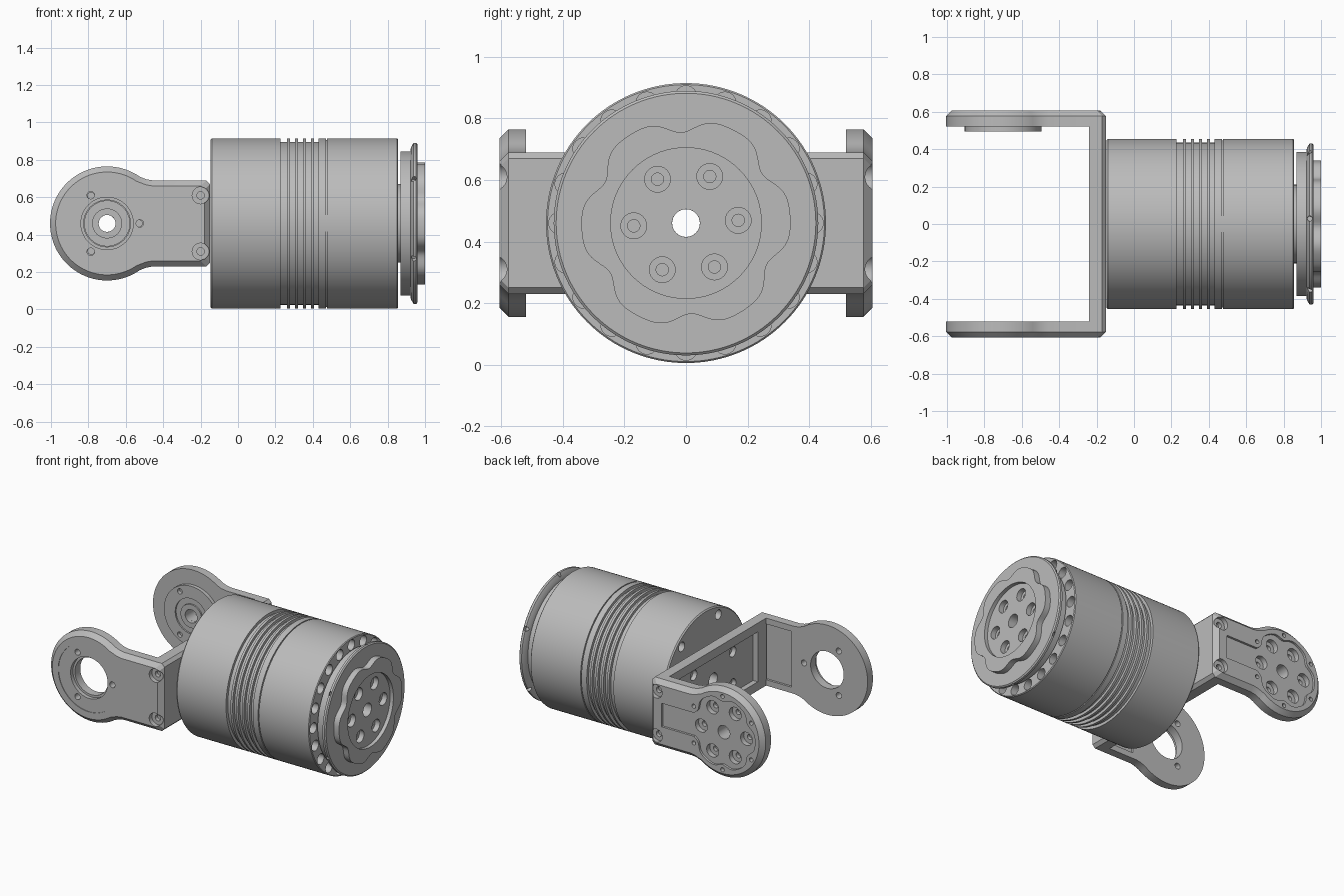
import bpy, bmesh
from math import sin, cos, pi, radians
from mathutils import Vector, Matrix

if "Cube" in bpy.data.objects:
    bpy.data.objects.remove(bpy.data.objects["Cube"], do_unlink=True)

metal = bpy.data.materials.new("machined_grey")
metal.use_nodes = True
metal.diffuse_color = (0.5, 0.5, 0.5, 1)
metal.node_tree.nodes["Principled BSDF"].inputs["Base Color"].default_value = (0.5, 0.5, 0.5, 1)

MID = 0.46          # height of the main axis
PIVOT = -0.7        # x of the bracket pivot
X, Y = Vector((1, 0, 0)), Vector((0, 1, 0))
parts = []


def finish(name, bm):
    bmesh.ops.remove_doubles(bm, verts=bm.verts, dist=1e-5)
    bmesh.ops.recalc_face_normals(bm, faces=bm.faces)
    mesh = bpy.data.meshes.new(name)
    bm.to_mesh(mesh)
    bm.free()
    mesh.materials.append(metal)
    obj = bpy.data.objects.new(name, mesh)
    bpy.context.collection.objects.link(obj)
    return obj


def part(obj):
    parts.append(obj)
    return obj


def lathe(name, profile, loc=(0, 0, MID), axis=X, seg=96):
    """Turn a closed (distance along axis, radius) profile."""
    bm = bmesh.new()
    turn = Matrix.Translation(loc) @ axis.to_track_quat('X', 'Z').to_matrix().to_4x4()
    rings = [[bm.verts.new(turn @ Vector((d, r * cos(2 * pi * i / seg), r * sin(2 * pi * i / seg))))
              for i in range(seg)] for d, r in profile]
    for k, (d, r) in enumerate(profile):
        n = (k + 1) % len(profile)
        if r == 0 and profile[n][1] == 0:
            continue
        for i in range(seg):
            j = (i + 1) % seg
            bm.faces.new((rings[k][i], rings[k][j], rings[n][j], rings[n][i]))
    return finish(name, bm)


def loft(name, outlines):
    """Join outlines of equal point count and cap both ends."""
    bm = bmesh.new()
    rings = [[bm.verts.new(p) for p in o] for o in outlines]
    for a, b in zip(rings, rings[1:]):
        for i in range(len(a)):
            j = (i + 1) % len(a)
            bm.faces.new((a[i], a[j], b[j], b[i]))
    bm.faces.new(rings[0])
    bm.faces.new(rings[-1])
    return finish(name, bm)


def box(x0, x1, y0, y1, z0, z1):
    return loft("box_cutter", [[(x, y0, z0), (x, y1, z0), (x, y1, z1), (x, y0, z1)] for x in (x0, x1)])


def drill(loc, axis, radius, depth, inner=0, inner_depth=0, seg=24):
    """Cutter for a hole, or a counterbored hole, starting just outside a face."""
    prof = [(-0.02, 0), (-0.02, radius), (depth, radius)]
    if inner:
        prof += [(depth, inner), (inner_depth, inner)]
    return lathe("drill_cutter", prof + [(prof[-1][0], 0)], loc, axis, seg)


def cut(objs, cutters):
    bm = bmesh.new()
    for c in cutters:
        bm.from_mesh(c.data)
        bpy.data.objects.remove(c, do_unlink=True)
    tool = finish("cutter", bm)
    tool.hide_render = True
    for obj in objs:
        mod = obj.modifiers.new("cut", 'BOOLEAN')
        mod.operation, mod.solver, mod.object = 'DIFFERENCE', 'EXACT', tool
        bpy.context.view_layer.objects.active = obj
        bpy.ops.object.modifier_apply(modifier=mod.name)
    bpy.data.objects.remove(tool, do_unlink=True)


def around(x, radius, count, start):
    """Points on a circle about the main axis."""
    return [Vector((x, radius * cos(a), MID + radius * sin(a)))
            for a in (radians(start + 360 * k / count) for k in range(count))]


def about_pivot(y, radius, count, start=0):
    return [Vector((PIVOT + p.y, y, p.z)) for p in around(0, radius, count, start)]


def wavy(radius, dent, phase, count=144):
    """Six-lobed outline as (u, v) pairs."""
    out = []
    for i in range(count):
        a = 2 * pi * i / count
        r = radius - dent * (0.5 + 0.5 * cos(6 * (a - radians(phase)))) ** 2.5
        out.append((r * cos(a), r * sin(a)))
    return out


# Motor housing with cooling ridges
R, G, BORE = 0.455, 0.435, 0.045
profile = [(-0.148, BORE), (-0.148, R - 0.008), (-0.14, R), (0.228, R), (0.228, G)]
for x in (0.27, 0.312, 0.355, 0.397):
    profile += [(x - 0.008, G), (x - 0.008, R), (x + 0.008, R), (x + 0.008, G)]
profile += [(0.43, G), (0.43, R), (0.47, R), (0.47, R - 0.008), (0.477, R - 0.008), (0.477, R),
            (0.85, R), (0.855, R - 0.005), (0.855, BORE)]
housing = part(lathe("motor_housing", profile, seg=128))
cut([housing], [drill(p, -X, 0.036, 0.05) for p in around(0.855, 0.41, 20, 0)]
    + [drill(p, X, 0.032, 0.05) for p in around(-0.148, 0.4, 6, 50)])

# Output flange with its neck
flange = part(lathe("output_flange", [
    (0.85, BORE), (0.85, 0.21), (0.87, 0.21), (0.87, 0.385), (0.922, 0.385), (0.924, 0.405),
    (0.938, 0.43), (0.953, 0.43), (0.96, 0.422), (0.96, BORE)], seg=128))
radial = []
for p in around(0.94, 0.43, 6, 26):
    radial.append(drill(p, (Vector((0.94, 0, MID)) - p).normalized(), 0.014, 0.03, seg=16))
cut([flange], radial)

# Lobed output plate with a round recess and bolt holes
plate = part(loft("output_plate", [[(x, u, MID + v) for u, v in wavy(0.34, 0.045, 33)]
                                   for x in (0.958, 1.0)]))
cut([plate], [drill((1, 0, MID), -X, 0.245, 0.025, BORE, 0.08, 72)])
cut([plate, flange], [drill(p, -X, 0.042, 0.035, 0.02, 0.06) for p in around(0.975, 0.17, 6, 3)])


# Bracket arms: round end, neck and chamfered outer edge
def arm_outline(y, inset):
    r, h, end = 0.305 - inset, 0.23 - inset, -0.15 - inset
    pts = []
    for i in range(65):
        a = radians(55 + 250 * i / 64)
        pts.append((PIVOT + r * cos(a), y, MID + r * sin(a)))
    low = [(-0.49, h + 0.006), (-0.455, h), (end - 0.02, h), (end, h - 0.02)]
    pts += [(x, y, MID - z) for x, z in low]
    pts += [(x, y, MID + z) for x, z in reversed(low)]
    return pts


arms = {}
for side, name in ((-1, "front_arm"), (1, "back_arm")):
    arm = part(loft(name, [arm_outline(side * y, inset)
                           for y, inset in ((0.52, 0), (0.577, 0), (0.607, 0.03))]))
    cut([arm], [drill((-0.2, side * 0.607, MID + z), -side * Y, 0.045, 0.03, 0.02, 0.055)
                for z in (-0.15, 0.15)])
    arms[side] = arm

# Front arm: bearing opening, three through holes, shallow face and neck recesses
front = arms[-1]
cut([front], [drill((PIVOT, -0.607, MID), Y, 0.23, 0.004, seg=72)])
cut([front], [drill((PIVOT, -0.607, MID), Y, 0.14, 0.03, 0.125, 0.12, 64),
              box(-0.43, -0.2, -0.535, -0.5, MID - 0.19, MID + 0.19)]
    + [drill(p, Y, 0.02, 0.12) for p in about_pivot(-0.607, 0.175, 3)])

# Back arm: inner boss, lobed outer recess with a channel, bolt circle
boss = part(lathe("pivot_boss", [(0.495, BORE), (0.495, 0.08), (0.505, 0.08), (0.505, 0.12),
                                 (0.495, 0.12), (0.495, 0.205), (0.525, 0.205), (0.525, BORE)],
                  (PIVOT, 0, MID), Y, 72))
back = arms[1]
cut([back], [loft("lobed_cutter", [[(PIVOT + u, y, MID + v) for u, v in wavy(0.245, 0.03, 30)]
                                   for y in (0.592, 0.63)])])
cut([back], [box(-0.5, -0.24, 0.592, 0.63, MID - 0.08, MID + 0.08)])
cut([back], [drill(p, -Y, 0.045, 0.035, 0.018, 0.06) for p in about_pivot(0.592, 0.17, 6)]
    + [drill((PIVOT, 0.592, MID), -Y, BORE, 0.12, seg=32)]
    + [drill(p, -Y, 0.014, 0.03, seg=16) for p in about_pivot(0.607, 0.25, 6, 30)])
cut([boss], [drill(p, -Y, 0.018, 0.08) for p in about_pivot(0.55, 0.17, 3)])

# Bracket web joining the arms
web_side = [(-0.24, MID - 0.23), (-0.17, MID - 0.23), (-0.15, MID - 0.21),
            (-0.15, MID + 0.21), (-0.17, MID + 0.23), (-0.24, MID + 0.23)]
web = part(loft("bracket_web", [[(x, y, z) for x, z in web_side] for y in (-0.525, 0.525)]))
cut([web], [box(-0.3, -0.205, -0.43, 0.43, MID - 0.17, MID + 0.17)])
cut([web], [drill((-0.205, 0, MID), X, BORE, 0.1, seg=32)]
    + [drill((-0.205, y, MID + z), X, 0.035, 0.03) for y in (-0.21, 0.21) for z in (-0.11, 0.11)])

# Smooth the round surfaces and keep the edges crisp
bpy.ops.object.select_all(action='DESELECT')
for obj in parts:
    obj.select_set(True)
bpy.context.view_layer.objects.active = housing
bpy.ops.object.shade_smooth_by_angle(angle=radians(25))
